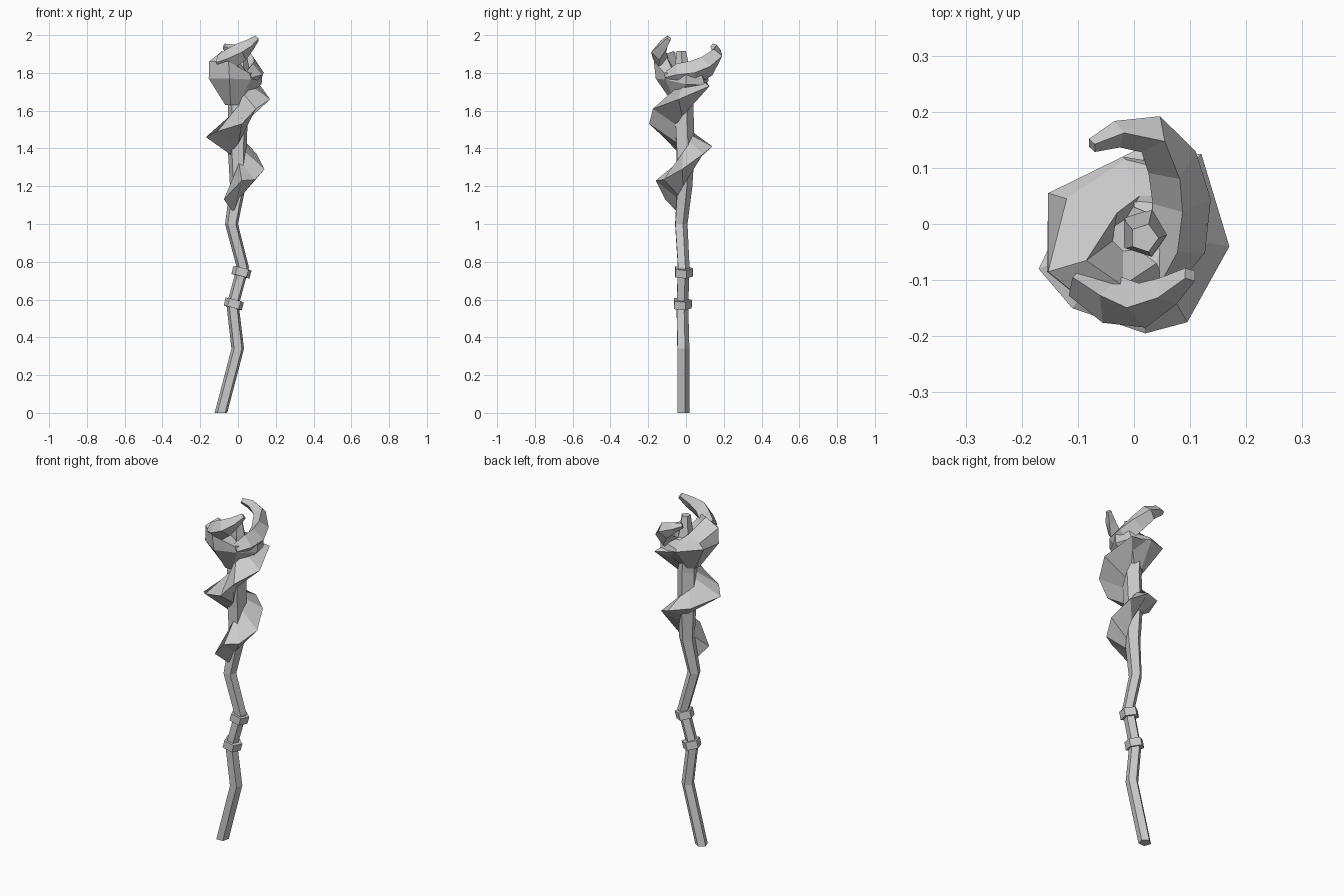
import bpy, bmesh, math
from mathutils import Vector

if "Cube" in bpy.data.objects:
    bpy.data.objects.remove(bpy.data.objects["Cube"])


def make(name, verts, faces):
    """Mesh object with consistent outward faces."""
    me = bpy.data.meshes.new(name)
    me.from_pydata([tuple(v) for v in verts], [], faces)
    ob = bpy.data.objects.new(name, me)
    bpy.context.collection.objects.link(ob)
    bm = bmesh.new()
    bm.from_mesh(me)
    bmesh.ops.recalc_face_normals(bm, faces=bm.faces)
    bm.to_mesh(me)
    bm.free()


def loft(name, rings):
    """Bridge equal-sized vertex rings and cap both ends."""
    n = len(rings[0])
    verts = [v for r in rings for v in r]
    faces = [list(range(n))[::-1]]
    for k in range(len(rings) - 1):
        for i in range(n):
            j = (i + 1) % n
            faces.append([k * n + i, k * n + j, (k + 1) * n + j, (k + 1) * n + i])
    faces.append([(len(rings) - 1) * n + i for i in range(n)])
    make(name, verts, faces)


def ring(c, r, n, axis=None, turn=0.0):
    """Regular polygon, horizontal or perpendicular to an axis."""
    c = Vector(c)
    u, v = Vector((1, 0, 0)), Vector((0, 1, 0))
    if axis is not None:
        a = Vector(axis).normalized()
        v = a.cross(u).normalized()
        u = v.cross(a)
    return [c + r * (math.cos(turn + math.tau * i / n) * u
                     + math.sin(turn + math.tau * i / n) * v) for i in range(n)]


# Bent pentagonal shaft: x, y, z, radius
SHAFT = [(-.09, -.017, 0, .035), (-.001, -.017, .34, .035), (-.028, -.022, .57, .034),
         (.026, -.015, .77, .034), (-.034, -.028, 1.0, .036), (.0, -.01, 1.2, .044),
         (-.003, -.007, 1.4, .053), (.0, -.015, 1.6, .055), (-.01, -.01, 1.74, .05)]
loft("shaft", [ring(p[:3], p[3], 5, turn=.35) for p in SHAFT])

# Two binding collars following the slant of the shaft
slant = Vector((.052, .007, .2)).normalized()
for nm, c in (("lower_collar", (-.022, -.021, .577)), ("upper_collar", (.019, -.015, .745))):
    c = Vector(c)
    loft(nm, [ring(c + slant * d, .052, 5, slant, .35) for d in (-.022, .022)])

# Spiral growth: ridge x, y, z and half height of its root on the shaft
RIDGE = [(-.075, -.11, 1.13, .07), (.02, -.16, 1.23, .09),
         (.09, -.12, 1.235, .08), (.14, -.02, 1.29, .09), (.10, .09, 1.37, .07),
         (.02, .14, 1.41, .06), (-.09, .085, 1.43, .07), (-.17, -.08, 1.46, .095),
         (-.11, -.15, 1.49, .10), (.02, -.195, 1.53, .10), (.095, -.175, 1.61, .09),
         (.17, -.04, 1.66, .09), (.12, .125, 1.73, .07), (.0, .11, 1.75, .05)]
sections = []
for x, y, z, h in RIDGE:
    d = Vector((x, y, 0)).normalized() * .04
    sections.append([Vector((x, y, z)), Vector((d.x, d.y - .01, z + h)),
                     Vector((d.x, d.y - .01, z - h))])
loft("spiral_growth", sections)

# Faceted cup: flared underside, raised left wall leaning in, small hollow
LOW = [(-.153, .055, 1.785), (-.155, -.085, 1.77), (-.045, -.16, 1.77), (.07, -.11, 1.765),
       (.125, .0, 1.74), (.10, .10, 1.735), (-.02, .12, 1.76)]
MID = [(-.12, .045, 1.81), (-.153, -.085, 1.86), (-.05, -.17, 1.86), (.06, -.115, 1.80),
       (.13, .0, 1.80), (.105, .085, 1.785), (-.015, .115, 1.775)]
CREST = [(-.03, .02, 1.83), (-.085, -.065, 1.915), (-.02, -.11, 1.90), (.04, -.07, 1.81),
         (.06, .0, 1.80), (.05, .05, 1.79), (.01, .05, 1.795)]
base = ring((-.025, -.02, 1.63), .045, 7, turn=2.6)
floor = ring((-.01, -.02, 1.79), .03, 7, turn=2.6)
loft("cup", [base] + [[Vector(p) for p in r] for r in (LOW, MID, CREST)] + [floor])


def horn(name, path):
    """Four sided tapering horn along x, y, z, radius points."""
    pts = [Vector(p[:3]) for p in path]
    rings = []
    for i, p in enumerate(pts):
        t = (pts[min(i + 1, len(pts) - 1)] - pts[max(i - 1, 0)]).normalized()
        side = t.cross(Vector((0, 0, 1))).normalized()
        up = side.cross(t)
        r = path[i][3]
        rings.append([p + side * r * .8, p + up * r, p - side * r * .8, p - up * r])
    loft(name, rings)


horn("front_horn", [(-.10, -.10, 1.855, .04), (-.04, -.135, 1.875, .055),
                    (.015, -.145, 1.91, .05), (.06, -.12, 1.945, .035),
                    (.1, -.09, 1.983, .018)])
horn("back_horn", [(.05, -.10, 1.775, .035), (.08, -.04, 1.79, .06), (.085, .04, 1.80, .065),
                   (.068, .11, 1.835, .058), (.03, .16, 1.89, .045),
                   (-.03, .16, 1.922, .03), (-.075, .14, 1.94, .016)])

# Small stub in the middle of the cup
loft("centre_stub", [ring((.02, -.01, 1.74), .05, 5), ring((.018, -.02, 1.83), .04, 5),
                     ring((.018, -.025, 1.915), .026, 5)])
